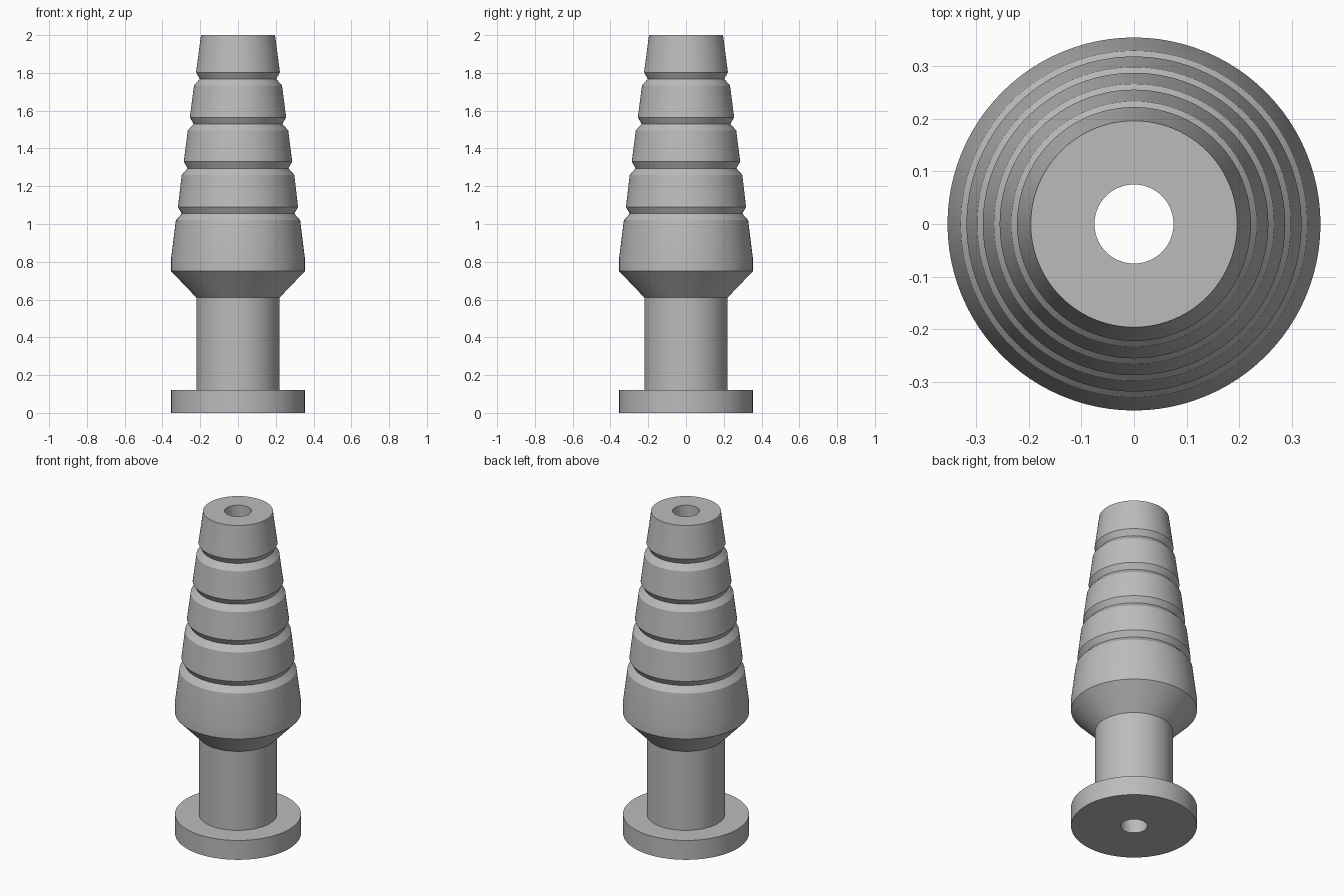
import bpy, bmesh, math

cube = bpy.data.objects.get("Cube")
if cube:
    bpy.data.objects.remove(cube, do_unlink=True)

SEGMENTS = 96
BORE = 0.075

grey = bpy.data.materials.new("plain grey")
grey.use_nodes = True
colour = (0.5, 0.5, 0.5, 1)
grey.diffuse_color = colour
grey.node_tree.nodes["Principled BSDF"].inputs["Base Color"].default_value = colour


def lathe(name, profile):
    """Spin a closed (radius, height) profile around z."""
    bm = bmesh.new()
    verts = [bm.verts.new((r, 0, z)) for r, z in profile]
    edges = [bm.edges.new((a, b)) for a, b in zip(verts, verts[1:] + verts[:1])]
    bmesh.ops.spin(bm, geom=verts + edges, cent=(0, 0, 0), axis=(0, 0, 1),
                   angle=math.tau, steps=SEGMENTS, use_merge=True)
    bmesh.ops.remove_doubles(bm, verts=bm.verts, dist=1e-5)
    bmesh.ops.recalc_face_normals(bm, faces=bm.faces)
    mesh = bpy.data.meshes.new(name)
    bm.to_mesh(mesh)
    bm.free()
    mesh.materials.append(grey)
    obj = bpy.data.objects.new(name, mesh)
    bpy.context.collection.objects.link(obj)
    bpy.ops.object.select_all(action="DESELECT")
    obj.select_set(True)
    bpy.context.view_layer.objects.active = obj
    bpy.ops.object.shade_smooth_by_angle(angle=math.radians(25))
    return obj


# Base flange, stem and flared shoulder
profile = [(BORE, 0), (0.354, 0), (0.354, 0.12), (0.22, 0.12),
           (0.22, 0.61), (0.354, 0.75), (0.354, 0.82)]

# V grooves along the tapered body: height of the valley, radius of the upper lip
for z, r in [(1.055, 0.318), (1.295, 0.287), (1.53, 0.255), (1.768, 0.222)]:
    profile += [(r + 0.011, z - 0.035), (r - 0.02, z), (r, z + 0.035)]

# Flat tip with the through bore
profile += [(0.196, 2), (BORE, 2)]

lathe("ribbed_tapered_plug", profile)
